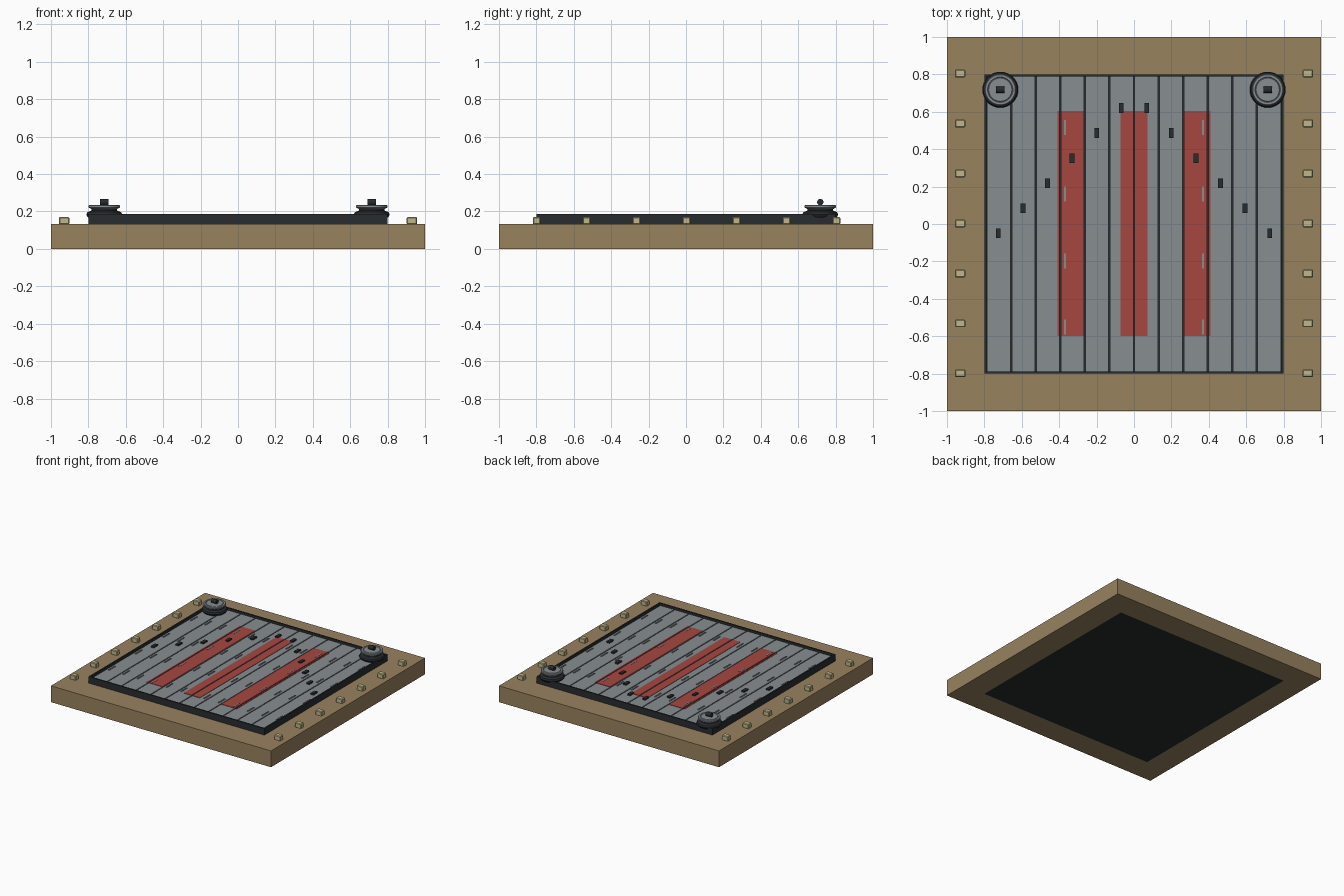
import bpy, bmesh, math
from mathutils import Matrix, Vector

if "Cube" in bpy.data.objects:
    bpy.data.objects.remove(bpy.data.objects["Cube"])


def material(name, r, g, b):
    lin = [((c / 255 + 0.055) / 1.055) ** 2.4 for c in (r, g, b)]
    m = bpy.data.materials.new(name)
    m.diffuse_color = (*lin, 1)
    m.use_nodes = True
    m.node_tree.nodes["Principled BSDF"].inputs["Base Color"].default_value = m.diffuse_color
    return m


WOOD = material("tan_wood", 152, 130, 95)
DARK = material("dark_metal", 40, 44, 46)
GRAY = material("gray_metal", 135, 141, 145)
RED = material("red_paint", 166, 70, 64)
CLEAT = material("pale_cleat", 193, 183, 138)


def finish(bm, name, mat):
    me = bpy.data.meshes.new(name)
    bm.to_mesh(me)
    bm.free()
    me.materials.append(mat)
    ob = bpy.data.objects.new(name, me)
    bpy.context.collection.objects.link(ob)
    return ob


def boxes(name, mat, items, bevel=0):
    """One object from boxes given as (x0, x1, y0, y1, z0, z1)."""
    bm = bmesh.new()
    for x0, x1, y0, y1, z0, z1 in items:
        m = Matrix.Translation(((x0 + x1) / 2, (y0 + y1) / 2, (z0 + z1) / 2))
        m = m @ Matrix.Diagonal((x1 - x0, y1 - y0, z1 - z0, 1))
        bmesh.ops.create_cube(bm, size=1, matrix=m)
    if bevel:
        bmesh.ops.bevel(bm, geom=bm.edges[:], offset=bevel, segments=1, affect='EDGES')
    return finish(bm, name, mat)


def centred(x, y, w, d, z0, z1):
    return (x - w / 2, x + w / 2, y - d / 2, y + d / 2, z0, z1)


def square_frame(name, mat, outer, inner, z0, z1):
    """Mitred square ring."""
    bm = bmesh.new()
    signs = ((-1, -1), (1, -1), (1, 1), (-1, 1))
    loops = [[bm.verts.new((sx * r, sy * r, z)) for sx, sy in signs]
             for r, z in ((outer, z0), (outer, z1), (inner, z1), (inner, z0))]
    for k in range(4):
        a, b = loops[k], loops[(k + 1) % 4]
        for i in range(4):
            j = (i + 1) % 4
            bm.faces.new((a[i], a[j], b[j], b[i]))
    bmesh.ops.recalc_face_normals(bm, faces=bm.faces)
    return finish(bm, name, mat)


def lathe(name, mat, profile, x, y, sides=32):
    bm = bmesh.new()
    verts = [bm.verts.new((r, 0, z)) for r, z in profile]
    edges = [bm.edges.new(p) for p in zip(verts, verts[1:])]
    bmesh.ops.spin(bm, geom=verts + edges, axis=(0, 0, 1), cent=(0, 0, 0),
                   angle=math.tau, steps=sides)
    bmesh.ops.remove_doubles(bm, verts=bm.verts, dist=1e-5)
    bmesh.ops.recalc_face_normals(bm, faces=bm.faces)
    bmesh.ops.translate(bm, verts=bm.verts, vec=Vector((x, y, 0)))
    ob = finish(bm, name, mat)
    bpy.ops.object.select_all(action='DESELECT')
    bpy.context.view_layer.objects.active = ob
    ob.select_set(True)
    bpy.ops.object.shade_smooth_by_angle(angle=math.radians(35))
    return ob


# Wooden surround, dark bed inside it and raised lip
square_frame("wood_surround", WOOD, 1.0, 0.8, 0, 0.134)
boxes("dark_bed", DARK, [(-0.8, 0.8, -0.8, 0.8, 0, 0.15)])
square_frame("raised_lip", DARK, 0.8, 0.788, 0.134, 0.187)

# Twelve deck planks with narrow gaps
PITCH, TOP = 0.1315, 0.168
centres = [(i - 5.5) * PITCH for i in range(12)]
boxes("deck_planks", GRAY,
      [centred(c, 0, PITCH - 0.008, 1.576, 0.15, TOP) for c in centres])

# Red painted stripes, split where they cross a plank gap
stripes = []
for a, b in ((-0.41, -0.265), (-0.073, 0.073), (0.265, 0.41)):
    for c in centres:
        lo, hi = max(a, c - PITCH / 2 + 0.004), min(b, c + PITCH / 2 - 0.004)
        if hi - lo > 0.005:
            stripes.append((lo, hi, -0.6, 0.605, TOP - 0.002, TOP + 0.003))
boxes("red_stripes", RED, stripes)

# Small slats on each plank
boxes("plank_slats", GRAY,
      [centred(c + math.copysign(0.04, c), y, 0.01, 0.08, TOP - 0.002, TOP + 0.005)
       for c in centres for y in (-0.55, -0.197, 0.16, 0.515)])

# Dark studs in a chevron
boxes("chevron_studs", DARK,
      [centred(s * (0.068 + 0.1315 * i), 0.62 - 0.134 * i, 0.026, 0.052, TOP - 0.002, 0.18)
       for i in range(6) for s in (-1, 1)])

# Pale cleats along both sides
boxes("side_cleats", CLEAT,
      [centred(s * 0.93, 0.267 * i + 0.003, 0.056, 0.042, 0.13, 0.171)
       for s in (-1, 1) for i in range(-3, 4)], bevel=0.005)

# Pulley wheels at the back corners
for side, s in (("left", -1), ("right", 1)):
    x, y = s * 0.715, 0.718
    lathe(side + "_pulley_base", DARK,
          [(0, 0.155), (0.07, 0.155), (0.09, 0.172), (0.096, 0.184), (0.09, 0.196),
           (0.07, 0.204), (0.066, 0.216), (0, 0.216)], x, y)
    lathe(side + "_pulley_cap", GRAY,
          [(0, 0.212), (0.068, 0.212), (0.084, 0.222), (0.084, 0.232), (0.08, 0.235),
           (0.068, 0.235), (0.065, 0.231), (0.062, 0.235), (0, 0.235)], x, y)
    bm = bmesh.new()
    bmesh.ops.create_cone(bm, cap_ends=True, segments=16, radius1=0.017, radius2=0.017,
                          depth=0.046, matrix=Matrix.Translation((x, y, 0.25))
                          @ Matrix.Rotation(math.pi / 2, 4, 'Y'))
    finish(bm, side + "_pulley_pin", DARK)
